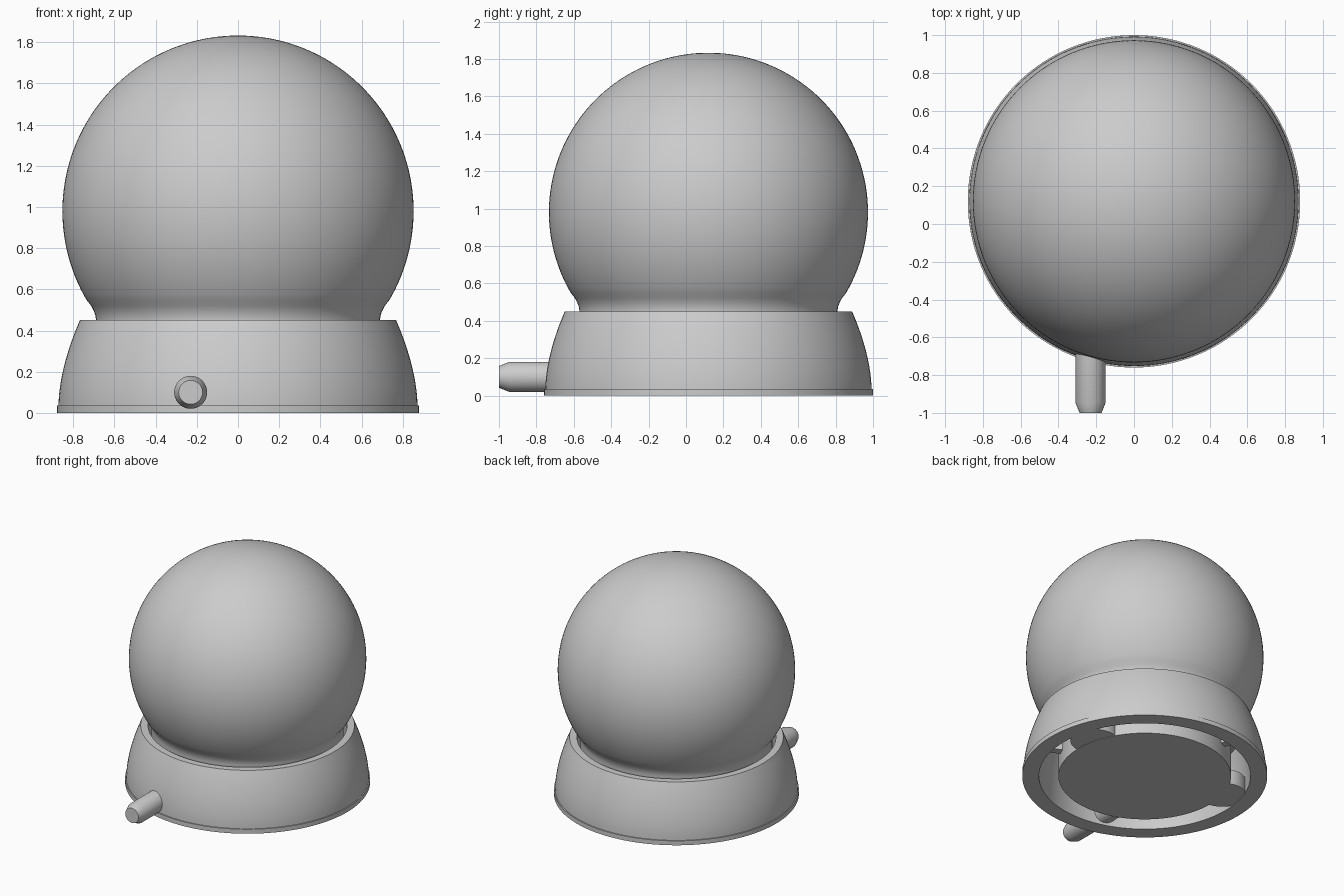
import bpy, bmesh, math
from mathutils import Matrix, Vector

if "Cube" in bpy.data.objects:
    bpy.data.objects.remove(bpy.data.objects["Cube"])

CY = 0.12  # y of the main axis

grey = bpy.data.materials.new("light_grey")
grey.diffuse_color = (0.6, 0.6, 0.6, 1)
grey.use_nodes = True
grey.node_tree.nodes["Principled BSDF"].inputs["Base Color"].default_value = grey.diffuse_color


def finish(name, bm, angle=30):
    bmesh.ops.remove_doubles(bm, verts=bm.verts, dist=1e-5)
    bmesh.ops.recalc_face_normals(bm, faces=bm.faces)
    me = bpy.data.meshes.new(name)
    bm.to_mesh(me)
    bm.free()
    ob = bpy.data.objects.new(name, me)
    bpy.context.collection.objects.link(ob)
    me.materials.append(grey)
    bpy.ops.object.select_all(action='DESELECT')
    bpy.context.view_layer.objects.active = ob
    ob.select_set(True)
    bpy.ops.object.shade_smooth_by_angle(angle=math.radians(angle))
    return ob


def lathe(name, profile, steps=128, closed=False, matrix=None):
    """Spin an (r, z) profile around z, then place it."""
    bm = bmesh.new()
    vs = [bm.verts.new((r, 0, z)) for r, z in profile]
    pairs = list(zip(vs, vs[1:])) + ([(vs[-1], vs[0])] if closed else [])
    es = [bm.edges.new(p) for p in pairs]
    bmesh.ops.spin(bm, geom=vs + es, cent=(0, 0, 0), axis=(0, 0, 1),
                   angle=2 * math.pi, steps=steps, use_duplicate=False)
    bmesh.ops.transform(bm, verts=bm.verts,
                        matrix=matrix or Matrix.Translation((0, CY, 0)))
    return finish(name, bm)


# Globe with a flared neck and a narrower plug closing the bottom
R, CZ = 0.853, 0.98
start = math.asin((0.55 - CZ) / R)
globe = [(0, 0), (0.62, 0), (0.62, 0.36), (0.69, 0.36), (0.69, 0.455),
         (0.693, 0.475), (0.701, 0.497), (0.714, 0.521)]
for i in range(61):
    a = start + (math.pi / 2 - start) * i / 60
    globe.append((max(R * math.cos(a), 0), CZ + R * math.sin(a)))
globe[-1] = (0, CZ + R)
lathe("globe", globe)

# Base shell: flange, curved outer wall, open rim and inner wall
shell = [(0.76, 0), (0.88, 0), (0.88, 0.035), (0.872, 0.035)]
for i in range(1, 15):
    t = i / 14
    shell.append((0.872 - 0.104 * t ** 1.75, 0.035 + 0.415 * t))
shell += [(0.715, 0.45), (0.715, 0.40), (0.745, 0.25)]
lathe("base_shell", shell, closed=True)

# Horizontal peg through the front wall, with a chamfered tip
peg = [(0, 0), (0.058, 0), (0.08, 0.055), (0.08, 0.5), (0, 0.5)]
lathe("front_peg", peg, steps=48,
      matrix=Matrix.Translation((-0.23, -1, 0.1)) @ Matrix.Rotation(-math.pi / 2, 4, 'X'))

# Round lugs joining the plug to the shell on both sides
for side, sx in (("left", -1), ("right", 1)):
    lathe(side + "_lug", [(0, 0.002), (0.17, 0.002), (0.17, 0.12), (0, 0.12)], steps=48,
          matrix=Matrix.Translation((sx * 0.6, CY + 0.15, 0)))

# Small clips between the plug and the inner wall
for i, deg in enumerate((65, 115, 205, 335)):
    bm = bmesh.new()
    rot = Matrix.Rotation(math.radians(deg), 4, 'Z')
    bmesh.ops.create_cube(bm, size=1, matrix=Matrix.Translation((0, CY, 0)) @ rot
                          @ Matrix.Translation((0.68, 0, 0.2))
                          @ Matrix.Diagonal((0.14, 0.06, 0.18, 1)))
    finish("inner_clip_%d" % (i + 1), bm)
